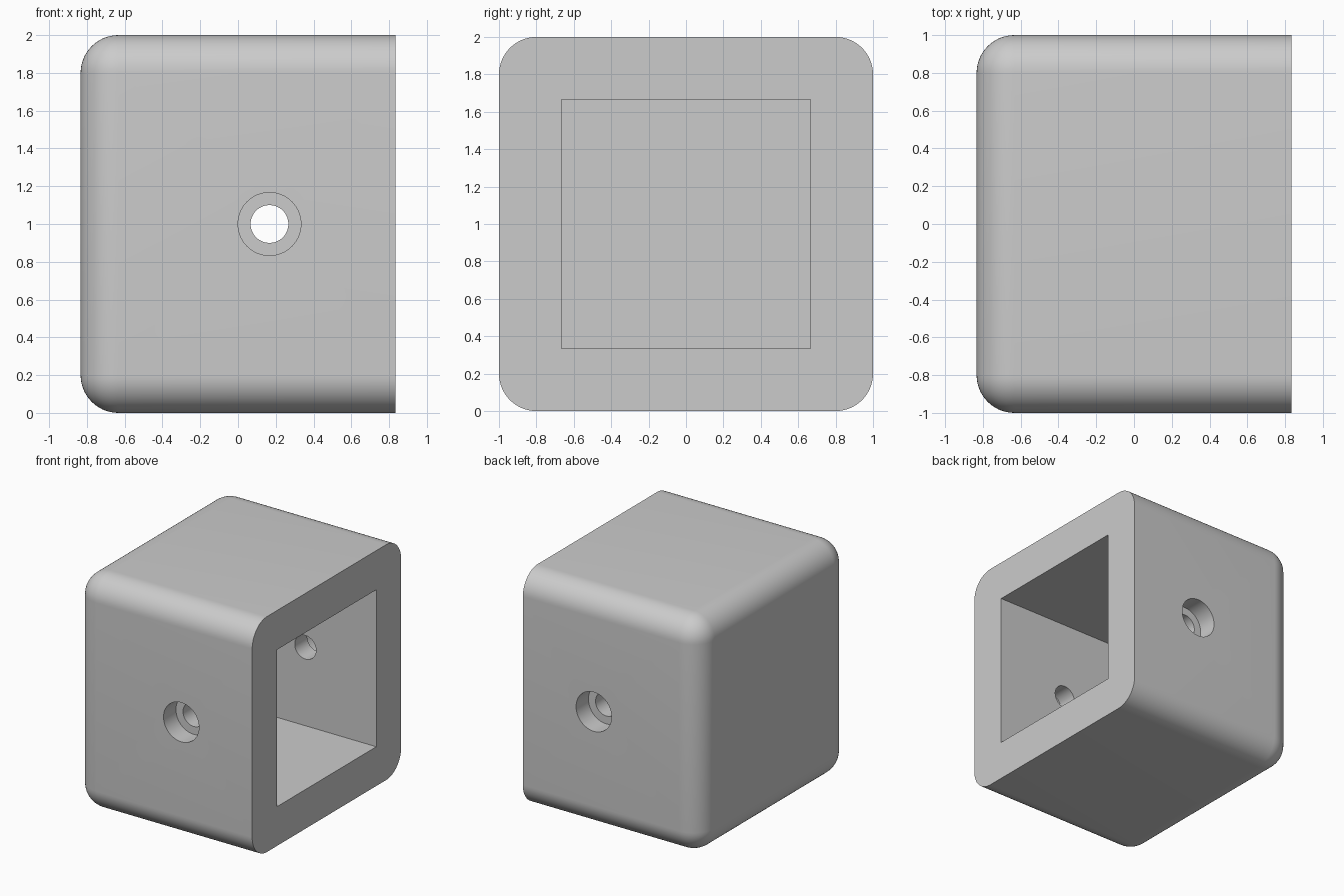
import bpy, bmesh, math
from mathutils import Matrix, Vector

if "Cube" in bpy.data.objects:
    bpy.data.objects.remove(bpy.data.objects["Cube"], do_unlink=True)

LENGTH, SIZE, WALL, RADIUS = 5 / 3, 2.0, 1 / 3, 0.2
OPEN_X = LENGTH / 2
HOLE_X = 1 / 6

# Plain grey plastic
grey = bpy.data.materials.new("plain_grey")
grey.use_nodes = True
colour = (0.6, 0.6, 0.6, 1)
grey.diffuse_color = colour
grey.node_tree.nodes["Principled BSDF"].inputs["Base Color"].default_value = colour


def add_object(name, bm):
    mesh = bpy.data.meshes.new(name)
    bm.to_mesh(mesh)
    bm.free()
    mesh.materials.append(grey)
    obj = bpy.data.objects.new(name, mesh)
    bpy.context.collection.objects.link(obj)
    return obj


def box(low, high):
    low, high = Vector(low), Vector(high)
    bm = bmesh.new()
    bmesh.ops.create_cube(bm, size=1, matrix=Matrix.Translation((low + high) / 2)
                          @ Matrix.Diagonal((*(high - low), 1)))
    return bm


def bore(name, radius, y, length):
    bm = bmesh.new()
    place = Matrix.Translation((HOLE_X, y, SIZE / 2)) @ Matrix.Rotation(math.pi / 2, 4, "X")
    bmesh.ops.create_cone(bm, cap_ends=True, segments=64, radius1=radius,
                          radius2=radius, depth=length, matrix=place)
    return add_object(name, bm)


# Block rounded on every edge except around the open end
bm = box((-OPEN_X, -1, 0), (OPEN_X, 1, SIZE))
rounded = [e for e in bm.edges if any(v.co.x < 0 for v in e.verts)]
bmesh.ops.bevel(bm, geom=rounded, offset=RADIUS, segments=14, profile=0.5,
                affect="EDGES", clamp_overlap=True)
end_cap = add_object("end_cap", bm)

# Square socket, through hole and the two counterbores
socket = add_object("socket_cutter", box((-OPEN_X + WALL, -1 + WALL, WALL),
                                         (OPEN_X + WALL, 1 - WALL, SIZE - WALL)))
cutters = [socket, bore("screw_hole_cutter", 0.1, 0, SIZE + 1)]
for side in (-1, 1):
    cutters.append(bore("counterbore_cutter", 1 / 6, side, WALL))

bpy.ops.object.select_all(action="DESELECT")
end_cap.select_set(True)
bpy.context.view_layer.objects.active = end_cap
for cutter in cutters:
    cutter.hide_render = True
    mod = end_cap.modifiers.new("cut", "BOOLEAN")
    mod.operation, mod.solver, mod.object = "DIFFERENCE", "EXACT", cutter
    bpy.ops.object.modifier_apply(modifier=mod.name)
for cutter in cutters:
    bpy.data.objects.remove(cutter, do_unlink=True)

# Smooth rounds, crisp rims
bpy.ops.object.shade_smooth_by_angle(angle=math.radians(30))
